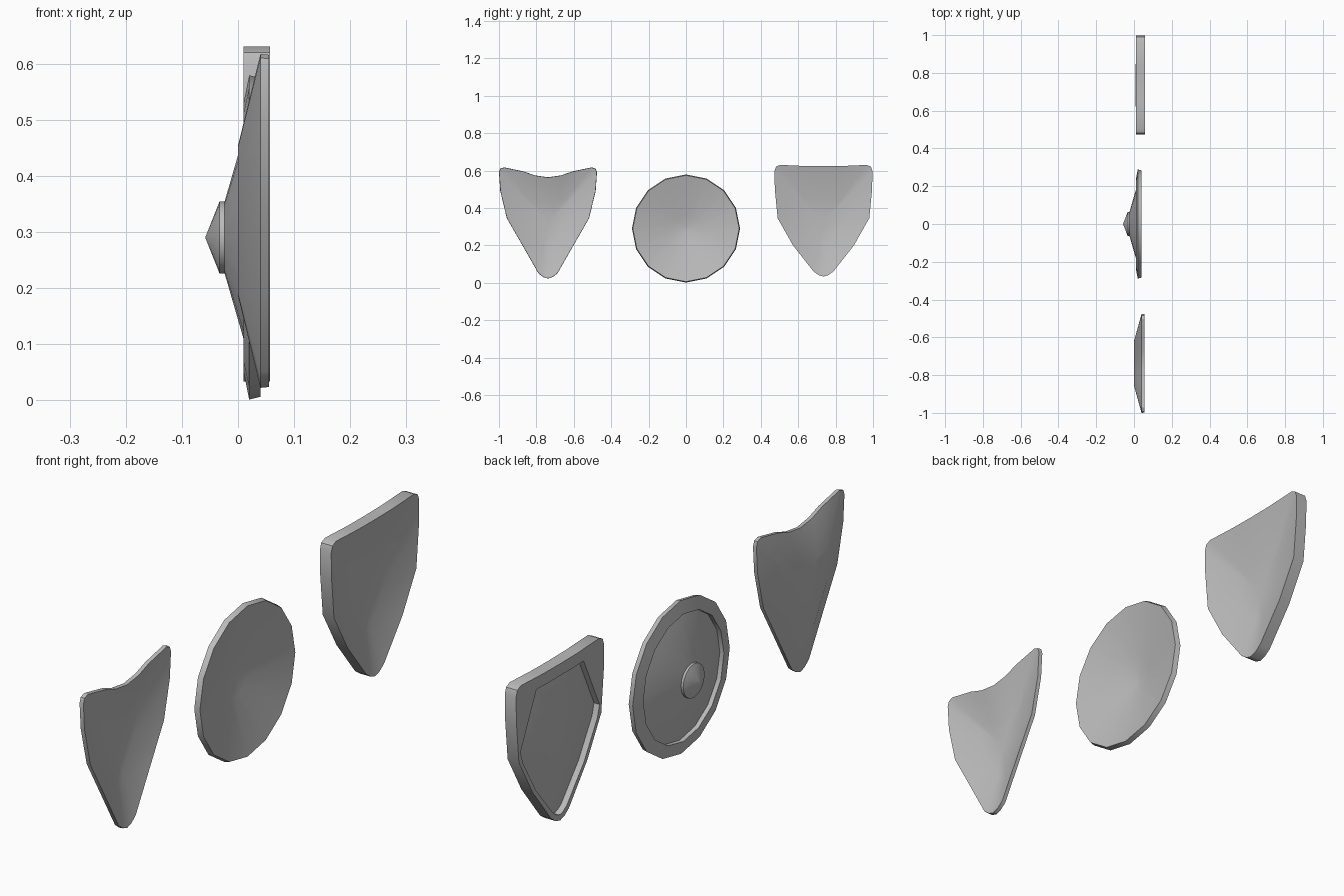
import bpy
import bmesh
import math

cube = bpy.data.objects.get("Cube")
if cube:
    bpy.data.objects.remove(cube)

grey = bpy.data.materials.new("plain grey")
grey.use_nodes = True
grey.diffuse_color = (0.5, 0.5, 0.5, 1)
grey.node_tree.nodes["Principled BSDF"].inputs["Base Color"].default_value = (0.5, 0.5, 0.5, 1)


def loft(name, rings):
    """Skin a closed stack of equal-sized point rings and cap both ends."""
    bm = bmesh.new()
    loops = [[bm.verts.new(p) for p in ring] for ring in rings]
    n = len(loops[0])
    for a, b in zip(loops, loops[1:]):
        for i in range(n):
            j = (i + 1) % n
            bm.faces.new((a[i], a[j], b[j], b[i]))
    bm.faces.new(loops[0])
    bm.faces.new(loops[-1])
    bmesh.ops.recalc_face_normals(bm, faces=bm.faces)
    mesh = bpy.data.meshes.new(name)
    bm.to_mesh(mesh)
    bm.free()
    mesh.materials.append(grey)
    obj = bpy.data.objects.new(name, mesh)
    bpy.context.collection.objects.link(obj)
    bpy.ops.object.select_all(action='DESELECT')
    obj.select_set(True)
    bpy.context.view_layer.objects.active = obj
    bpy.ops.object.shade_smooth_by_angle(angle=math.radians(30))
    return obj


def outline(half, cy, x, scale=1.0, mid=0.32):
    """Mirror a half outline (width, height) into a full ring at depth x."""
    full = half + [(-w, z) for w, z in reversed(half[1:-1])]
    return [(x, cy + w * scale, mid + (z - mid) * scale) for w, z in full]


def disc(profile, cz=0.29, sides=16):
    """Rings for a round part turned about the x axis."""
    return [[(x, r * math.sin(math.tau * i / sides), cz + r * math.cos(math.tau * i / sides))
             for i in range(sides)] for x, r in profile]


# Curved-top shield: bulged face and hollow back
dip = [(0, .564), (.07, .574), (.13, .595), (.235, .617), (.255, .61), (.262, .59),
       (.255, .49), (.22, .345), (.131, .19), (.051, .05), (.025, .03), (0, .022)]
loft("curved_top_shield", [
    outline(dip, -.738, .0, .45), outline(dip, -.738, .04),
    outline(dip, -.738, .055, .995), outline(dip, -.738, .018, .45),
    outline(dip, -.738, .013, .12)])

# Flat-top shield: raised frame around a bulged panel
flat = [(0, .623), (.1, .624), (.232, .63), (.254, .62), (.262, .596),
        (.26, .5), (.245, .345), (.163, .2), (.053, .06), (.025, .04), (0, .033)]
inner = [(0, .578), (.07, .578), (.14, .58), (.172, .513), (.203, .447),
         (.235, .38), (.222, .335), (.143, .2), (.04, .075), (.018, .06), (0, .055)]
loft("flat_top_shield", [
    outline(inner, .735, .008, .45), outline(inner, .735, .033),
    outline(inner, .735, .01), outline(flat, .735, .01),
    outline(flat, .735, .057), outline(flat, .735, .02, .45),
    outline(flat, .735, .015, .12)])

# Round shield: sloped rim, recessed cone and dished back
loft("round_shield", disc([
    (-.025, .06), (.027, .24), (.01, .24), (.02, .289),
    (.04, .284), (-.012, .075), (-.022, .01)]))

# Pointed boss at the centre of the round shield
loft("round_shield_boss", disc([(-.022, .064), (-.033, .064), (-.058, .001)]))
